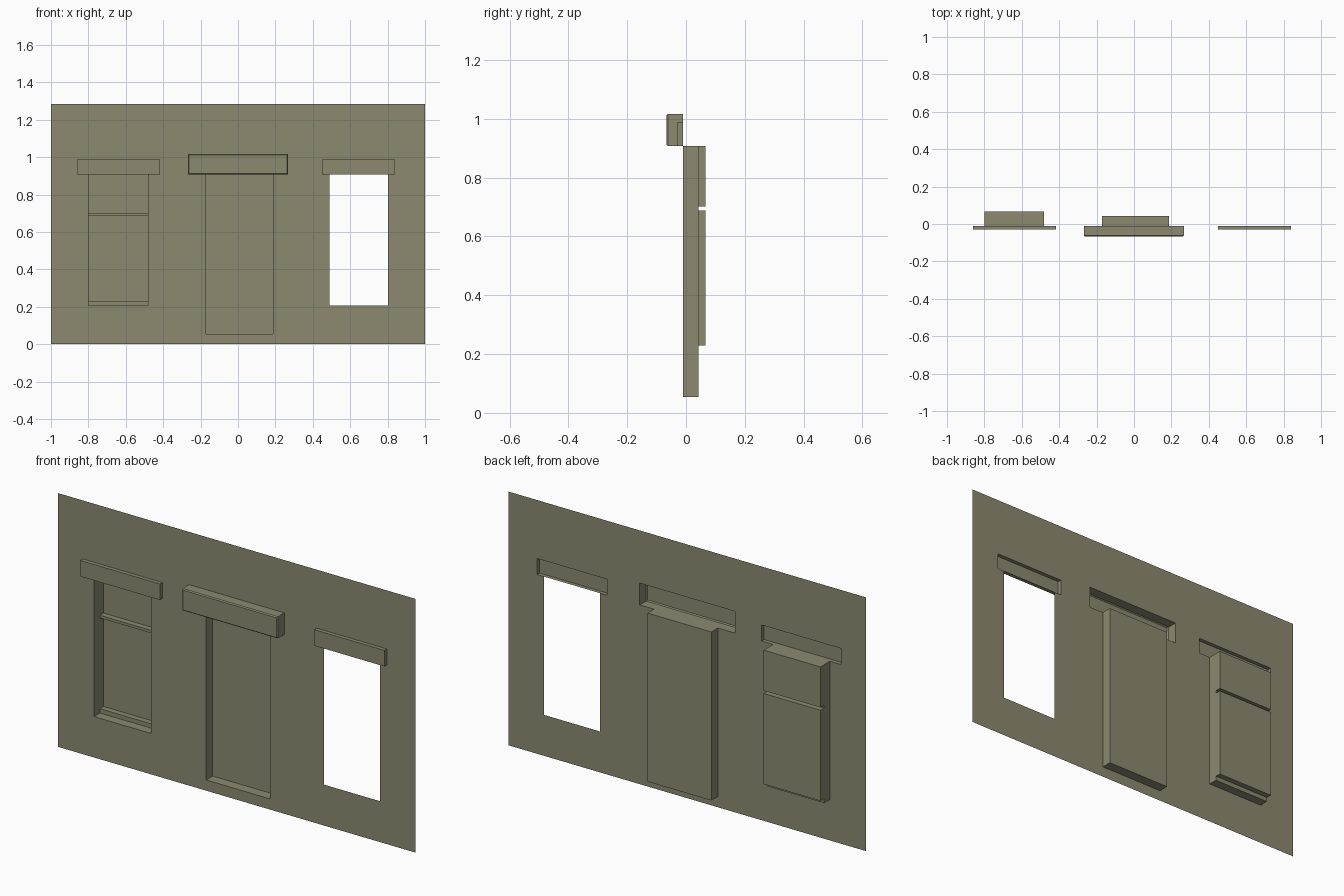
import bpy, bmesh

if "Cube" in bpy.data.objects:
    bpy.data.objects.remove(bpy.data.objects["Cube"])

paint = bpy.data.materials.new("olive_grey_plaster")
paint.diffuse_color = (0.265, 0.25, 0.162, 1)
paint.use_nodes = True
paint.node_tree.nodes["Principled BSDF"].inputs["Base Color"].default_value = paint.diffuse_color

WALL_Y = -0.01      # plane of the wall surface
TOP = 0.907         # head of all openings, underside of the lintels


def finish(name, bm):
    mesh = bpy.data.meshes.new(name)
    bm.to_mesh(mesh)
    bm.free()
    mesh.materials.append(paint)
    obj = bpy.data.objects.new(name, mesh)
    bpy.context.collection.objects.link(obj)


def sweep(name, x0, x1, profile, chamfer=0):
    """Run an open (y, z) profile along x, close both ends, leave the wall side open."""
    bm = bmesh.new()
    a = [bm.verts.new((x0, y, z)) for y, z in profile]
    b = [bm.verts.new((x1, y, z)) for y, z in profile]
    for i in range(len(profile) - 1):
        bm.faces.new((a[i], b[i], b[i + 1], a[i + 1]))
    bm.faces.new(a)
    bm.faces.new(b[::-1])
    if chamfer:
        front = min(v.co.y for v in bm.verts)
        edges = [e for e in bm.edges if all(v.co.y < front + 1e-5 for v in e.verts)]
        bmesh.ops.bevel(bm, geom=edges, offset=chamfer, segments=1, affect='EDGES')
    finish(name, bm)


def lintel(name, x0, x1, top, front, chamfer=0):
    sweep(name, x0, x1, [(WALL_Y, TOP), (front, TOP), (front, top), (WALL_Y, top)], chamfer)
    holes.append((x0, x1, TOP, top))


holes = []  # x0, x1, z0, z1 cut from the wall

# Lintels, hollow at the back
lintel("left_window_lintel", -0.862, -0.417, 0.988, -0.03)
lintel("door_lintel", -0.268, 0.266, 1.017, -0.066, 0.005)
lintel("right_window_lintel", 0.448, 0.84, 0.988, -0.03)

# Door recess
sweep("door_recess", -0.171, 0.186,
      [(WALL_Y, 0.054), (0.042, 0.054), (0.042, TOP), (WALL_Y, TOP)])
holes.append((-0.171, 0.186, 0.054, TOP))

# Left window recess with sill step, lower pane, crossbar and upper pane
BAR, PANE = 0.037, 0.066
sweep("left_window_recess", -0.799, -0.481,
      [(WALL_Y, 0.207), (BAR, 0.207), (BAR, 0.229), (PANE, 0.229), (PANE, 0.688),
       (BAR, 0.688), (BAR, 0.702), (PANE, 0.702), (PANE, TOP), (WALL_Y, TOP)])
holes.append((-0.799, -0.481, 0.207, TOP))

# Right window is an empty opening
holes.append((0.488, 0.802, 0.207, TOP))

# Wall sheet: grid cells that lie outside every hole
xs = sorted({-1, 1, *(x for h in holes for x in h[:2])})
zs = sorted({0, 1.284, *(z for h in holes for z in h[2:])})
bm = bmesh.new()
grid = [[bm.verts.new((x, WALL_Y, z)) for z in zs] for x in xs]
for i in range(len(xs) - 1):
    for j in range(len(zs) - 1):
        cx, cz = (xs[i] + xs[i + 1]) / 2, (zs[j] + zs[j + 1]) / 2
        if not any(h[0] < cx < h[1] and h[2] < cz < h[3] for h in holes):
            bm.faces.new((grid[i][j], grid[i + 1][j], grid[i + 1][j + 1], grid[i][j + 1]))
bmesh.ops.delete(bm, geom=[v for v in bm.verts if not v.link_faces], context='VERTS')
finish("wall", bm)
